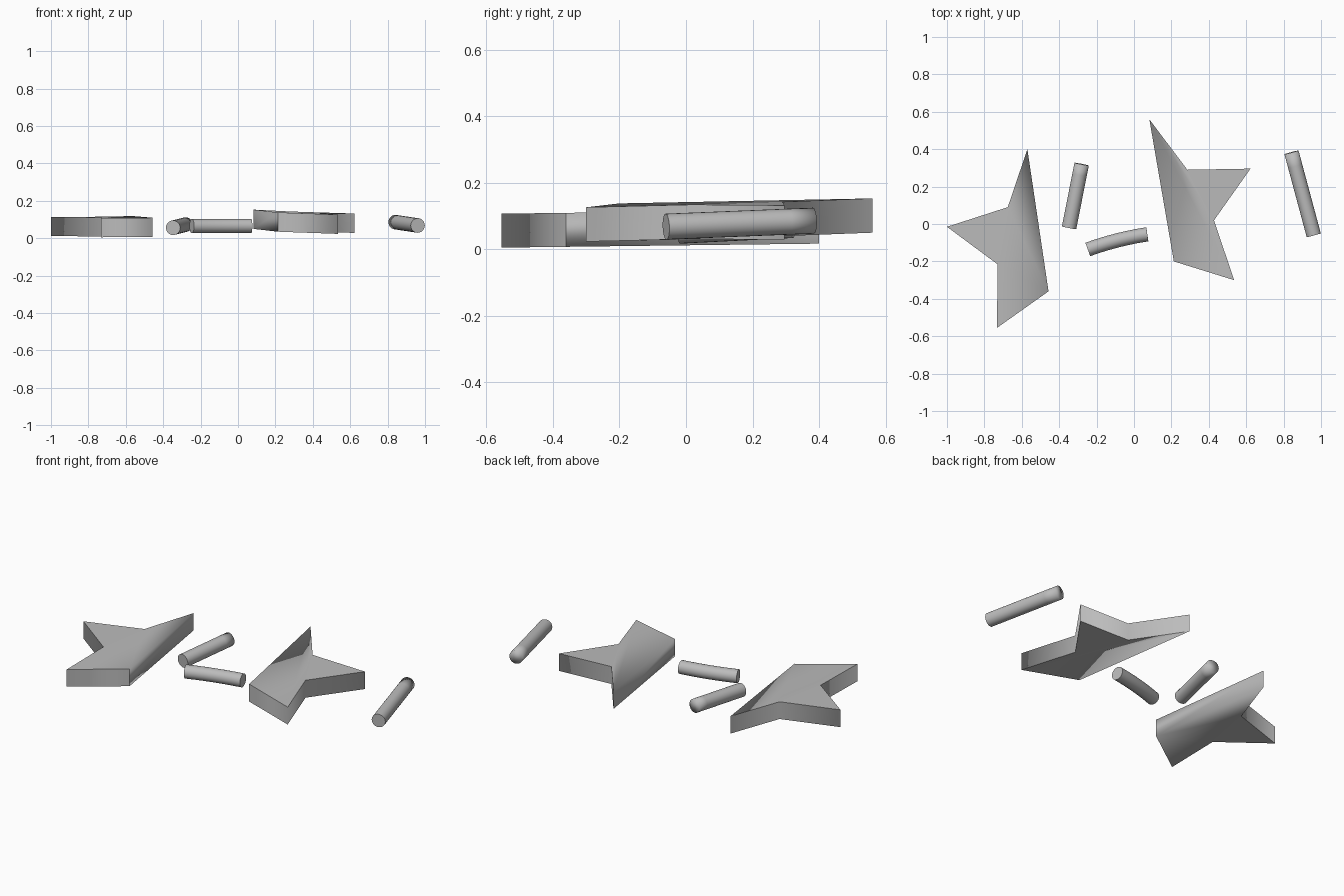
import bpy
import bmesh
from mathutils import Vector, Matrix
from math import cos, sin, pi

cube = bpy.data.objects.get("Cube")
if cube:
    bpy.data.objects.remove(cube)

# Single plain grey
grey = bpy.data.materials.new("plain_grey")
grey.use_nodes = True
colour = (0.5, 0.5, 0.5, 1)
grey.diffuse_color = colour
grey.node_tree.nodes["Principled BSDF"].inputs["Base Color"].default_value = colour


def finish(name, bm):
    bmesh.ops.recalc_face_normals(bm, faces=bm.faces)
    for face in bm.faces:
        face.smooth = True
    mesh = bpy.data.meshes.new(name)
    bm.to_mesh(mesh)
    bm.free()
    mesh.materials.append(grey)
    obj = bpy.data.objects.new(name, mesh)
    bpy.context.collection.objects.link(obj)


def star_half(name, outline, base, slope_x, slope_y, thickness):
    """Tilted slab; the break runs from the last outline point to the first."""
    bm = bmesh.new()
    rings = []
    for lift in (0, thickness):
        rings.append([bm.verts.new((x, y, base + slope_x * x + slope_y * y + lift))
                      for x, y in outline])
    low, high = rings
    bm.faces.new(low)
    bm.faces.new(high)
    count = len(outline)
    for i in range(count):
        j = (i + 1) % count
        bm.faces.new((low[i], low[j], high[j], high[i]))
    # Crisp rim everywhere except along the worn break
    for ring in rings:
        for i in range(count - 1):
            bm.edges.get((ring[i], ring[i + 1])).smooth = False
    for i in (0, count - 1):
        bm.edges.get((low[i], high[i])).smooth = False
    finish(name, bm)


def rod(name, start, end, bend=0, radius=0.039, sides=24, steps=6, worn_end=True):
    """Round stick, slightly bowed sideways, with flat caps."""
    start, end = Vector(start), Vector(end)
    axis = (end - start).normalized()
    side = Vector((-axis.y, axis.x, 0)).normalized()
    up = axis.cross(side)
    bm = bmesh.new()
    rings = []
    for s in range(steps + 1):
        t = s / steps
        centre = start.lerp(end, t) + side * bend * 4 * t * (1 - t)
        turn = Matrix.Rotation(4 * bend * (1 - 2 * t) / (end - start).length, 3, up)
        rings.append([bm.verts.new(centre + turn @ (side * cos(a) + up * sin(a)) * radius)
                      for a in (2 * pi * k / sides for k in range(sides))])
    for a, b in zip(rings, rings[1:]):
        for k in range(sides):
            n = (k + 1) % sides
            bm.faces.new((a[k], a[n], b[n], b[k]))
    caps = [bm.faces.new(rings[0]), bm.faces.new(rings[-1])]
    for cap in caps[:1] if worn_end else caps:
        for edge in cap.edges:
            edge.smooth = False
    finish(name, bm)


# Two halves of the broken star
star_half("star_half_right",
          [(-0.57, 0.40), (-0.675, 0.09), (-1.0, -0.015),
           (-0.73, -0.215), (-0.732, -0.555), (-0.457, -0.36)],
          0.012, 0, 0.0125, 0.102)
star_half("star_half_left",
          [(0.213, -0.2), (0.535, -0.3), (0.428, 0.02),
           (0.623, 0.296), (0.285, 0.29), (0.082, 0.56)],
          0.0445, -0.0318, 0.0143, 0.103)

# Three pieces of the broken stick
rod("stick_piece_left", (0.961, -0.06, 0.068), (0.842, 0.383, 0.086))
rod("stick_piece_right", (-0.347, -0.02, 0.056), (-0.28, 0.32, 0.073))
rod("stick_piece_middle", (0.071, -0.055, 0.066), (-0.247, -0.136, 0.065),
    bend=-0.008, radius=0.038, worn_end=False)
